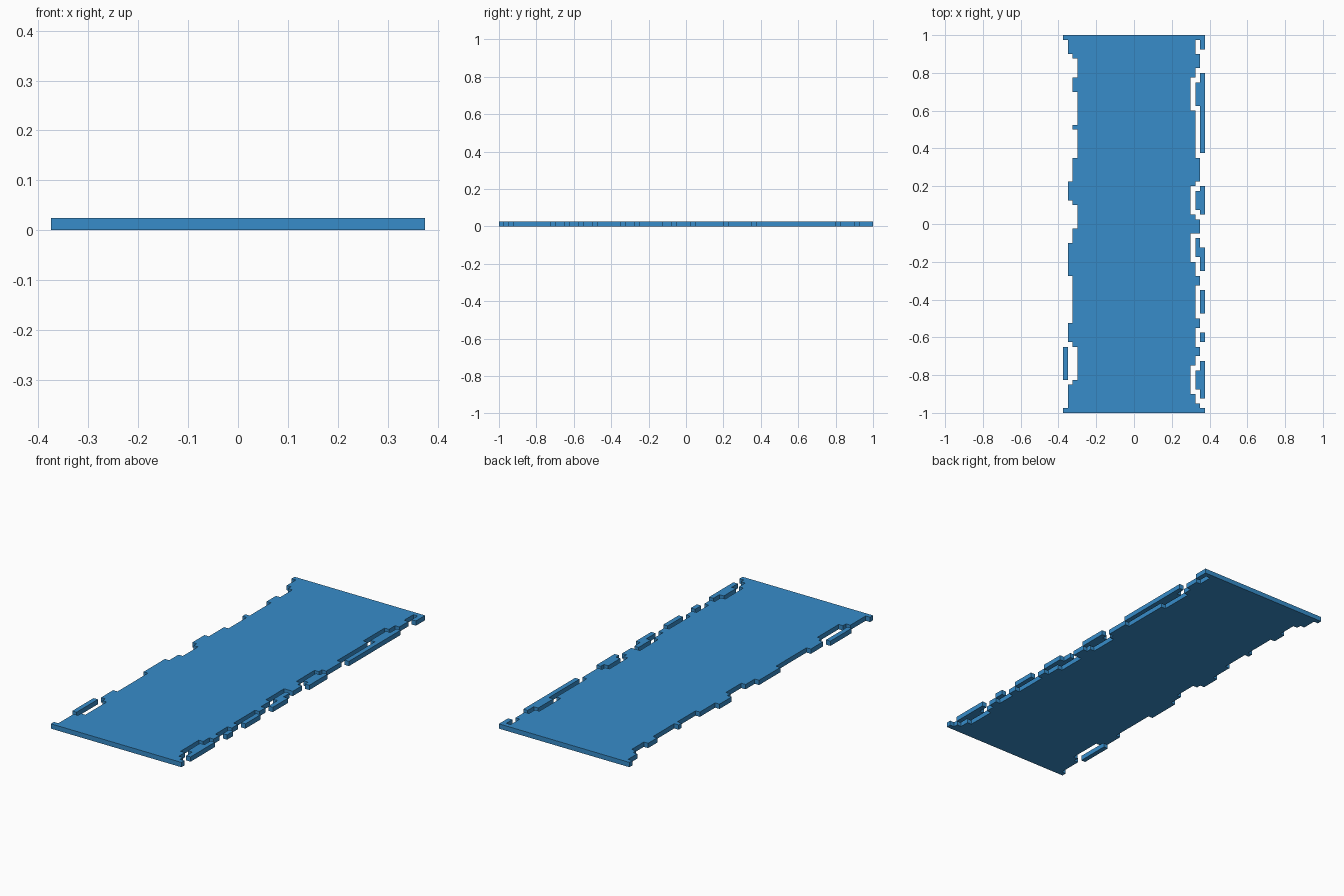
import bpy, bmesh

if "Cube" in bpy.data.objects:
    bpy.data.objects.remove(bpy.data.objects["Cube"])

U = 0.025  # one grid step; the plate is one step thick

blue = bpy.data.materials.new("blue")
blue.diffuse_color = (0.038, 0.265, 0.59, 1)
blue.use_nodes = True
blue.node_tree.nodes["Principled BSDF"].inputs["Base Color"].default_value = blue.diffuse_color


def slab(name, points):
    """Extrude an outline given in grid steps into a plate standing on z = 0."""
    bm = bmesh.new()
    face = bm.faces.new([bm.verts.new((x * U, y * U, 0)) for x, y in points])
    top = bmesh.ops.extrude_face_region(bm, geom=[face], use_keep_orig=True)
    bmesh.ops.translate(bm, vec=(0, 0, U),
                        verts=[g for g in top["geom"] if isinstance(g, bmesh.types.BMVert)])
    bmesh.ops.recalc_face_normals(bm, faces=bm.faces)
    # split the concave caps cleanly
    bmesh.ops.triangulate(bm, faces=[f for f in bm.faces if len(f.verts) > 4])
    mesh = bpy.data.meshes.new(name)
    bm.to_mesh(mesh)
    bm.free()
    mesh.materials.append(blue)
    obj = bpy.data.objects.new(name, mesh)
    bpy.context.collection.objects.link(obj)


def steps(side, runs):
    """Stepped edge from the back (y = 40) forward: (x, y where the run ends)."""
    pts, y = [], 40
    for x, end in runs:
        pts += [(side * x, y), (side * x, end)]
        y = end
    return pts


# Main plate with ragged long edges
left = [(15, 39), (14, 36), (13, 35), (12, 31), (13, 28), (12, 21), (13, 20),
        (12, 14), (13, 9), (14, 5), (13, 4), (12, -1), (13, -4), (14, -11),
        (13, -21), (14, -25), (13, -26), (12, -33), (13, -34), (14, -39), (15, -40)]
# the first two runs form the hooked back corner
right = [(15, 37), (14, 39), (13, 36), (14, 33), (13, 31), (12, 24), (13, 14),
         (14, 9), (13, 8), (12, 2), (13, 1), (14, -2), (12, -8), (13, -11),
         (14, -13), (13, -20), (14, -22), (13, -26), (14, -28), (13, -30),
         (12, -36), (13, -38), (14, -39), (15, -40)]
slab("main_plate", steps(-1, left) + steps(1, right)[::-1])

# Loose edge strips: outer column span, and optional inner column span
strips = [(1, 32, 15, (30, 25)), (1, 8, 2, (7, 3)), (1, -5, -10, (-3, -7)),
          (1, -14, -19, None), (1, -23, -25, None), (1, -29, -37, (-31, -35)),
          (-1, -26, -33, None)]
for i, (side, a, b, inner) in enumerate(strips):
    pts = [(15, b), (15, a), (14, a)]
    if inner:
        c, d = inner
        pts += [(14, c), (13, c), (13, d), (14, d)]
    pts.append((14, b))
    slab(f"edge_strip_{i + 1}", [(side * x, y) for x, y in pts])
